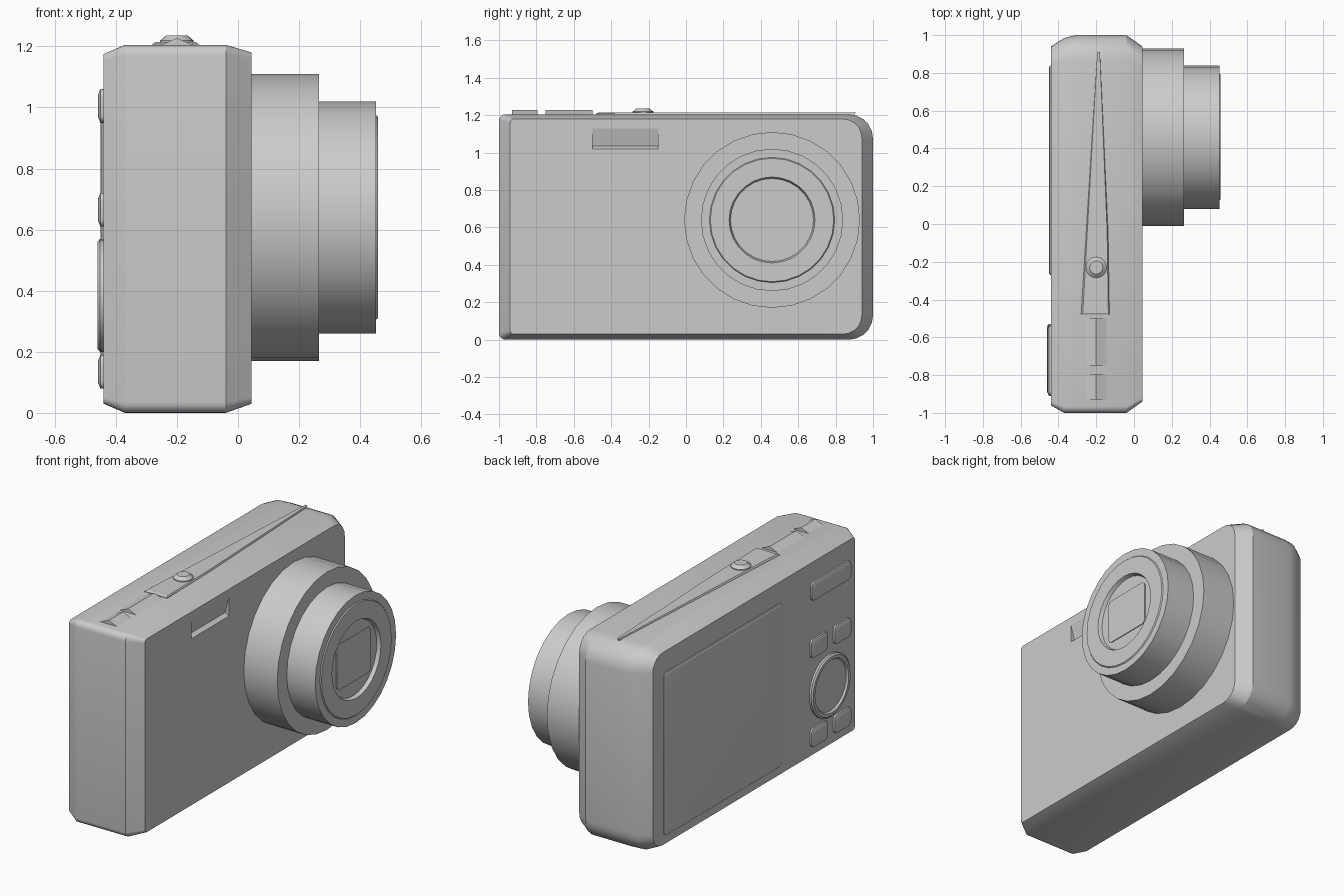
import bpy, bmesh, math
from mathutils import Vector

if "Cube" in bpy.data.objects:
    bpy.data.objects.remove(bpy.data.objects["Cube"])

grey = bpy.data.materials.new("camera_grey")
grey.diffuse_color = (0.6, 0.6, 0.6, 1)
grey.use_nodes = True
grey.node_tree.nodes["Principled BSDF"].inputs["Base Color"].default_value = grey.diffuse_color


def loft(name, rings, angle=30):
    """Skin a list of equal-length point rings and cap both ends."""
    bm = bmesh.new()
    vs = [[bm.verts.new(p) for p in ring] for ring in rings]
    n = len(vs[0])
    for a, b in zip(vs, vs[1:]):
        for i in range(n):
            j = (i + 1) % n
            bm.faces.new((a[i], a[j], b[j], b[i]))
    bm.faces.new(vs[0])
    bm.faces.new(vs[-1])
    bmesh.ops.recalc_face_normals(bm, faces=bm.faces)
    me = bpy.data.meshes.new(name)
    bm.to_mesh(me)
    bm.free()
    me.materials.append(grey)
    if angle:
        me.shade_smooth()
        me.set_sharp_from_angle(angle=math.radians(angle))
    ob = bpy.data.objects.new(name, me)
    bpy.context.collection.objects.link(ob)
    return ob


def rounded(x, y0, y1, z0, z1, r_left, r_right, seg=5):
    """Rounded rectangle in the plane at x, with its own radius at each y end."""
    corners = [(y1 - r_right, z1 - r_right, r_right, 0), (y0 + r_left, z1 - r_left, r_left, 90),
               (y0 + r_left, z0 + r_left, r_left, 180), (y1 - r_right, z0 + r_right, r_right, 270)]
    pts = []
    for cy, cz, r, start in corners:
        for k in range(seg + 1):
            a = math.radians(start + 90 * k / seg)
            pts.append(Vector((x, cy + r * math.cos(a), cz + r * math.sin(a))))
    return pts


def lathe(name, profile, y, z, seg=28, angle=30):
    """Round part about an x-axis line; profile is (x, radius) pairs."""
    return loft(name, [[Vector((x, y + r * math.cos(2 * math.pi * k / seg),
                                z + r * math.sin(2 * math.pi * k / seg)))
                        for k in range(seg)] for x, r in profile], angle)


def back_pad(name, y0, y1, z0, z1, x_out, soft, r):
    """Raised pad with softened rim on the back wall."""
    x_mid = x_out + soft * 0.4
    return loft(name, [rounded(-0.42, y0, y1, z0, z1, r, r),
                       rounded(x_mid, y0, y1, z0, z1, r, r),
                       rounded(x_out, y0 + soft, y1 - soft, z0 + soft, z1 - soft,
                               r * 0.6, r * 0.6)], 50)


# body shell, chamfered toward lens side and screen side
body = loft("body", [
    rounded(-0.44, -0.96, 0.94, 0.03, 1.175, 0.02, 0.09),
    rounded(-0.37, -1.00, 0.985, 0.0, 1.205, 0.035, 0.12),
    rounded(-0.31, -1.00, 1.00, 0.0, 1.205, 0.035, 0.13),
    rounded(-0.04, -1.00, 1.00, 0.0, 1.205, 0.035, 0.13),
    rounded(0.045, -0.94, 0.94, 0.03, 1.18, 0.02, 0.10)], 25)

# flash pocket cut into the lens side
wedge = [(0.07, 1.005), (0.02, 1.035), (0.07, 1.225)]
cutter = loft("flash_cutter", [[Vector((x, y, z)) for x, z in wedge] for y in (-0.5, -0.15)], 0)
cutter.hide_render = True
cutter.display_type = 'WIRE'
cut = body.modifiers.new("flash_pocket", 'BOOLEAN')
cut.operation = 'DIFFERENCE'
cut.solver = 'EXACT'
cut.object = cutter

# two-stage lens barrel with a recessed front
LY, LZ = 0.46, 0.64
lathe("lens_outer_barrel", [(0.02, 0.47), (0.265, 0.47)], LY, LZ)
lathe("lens_inner_barrel", [(0.25, 0.38), (0.452, 0.38), (0.452, 0.335), (0.458, 0.33),
                            (0.458, 0.23), (0.436, 0.222)], LY, LZ)
loft("lens_window", [rounded(x, LY - 0.16, LY + 0.16, LZ - 0.135, LZ + 0.135, 0.03, 0.03)
                     for x in (0.432, 0.441)])

# screen and back buttons
back_pad("screen", -0.27, 0.84, 0.08, 1.05, -0.451, 0.015, 0.02)
back_pad("zoom_button", -0.91, -0.54, 0.95, 1.06, -0.458, 0.018, 0.025)
for row, z in (("upper", 0.61), ("lower", 0.08)):
    for side, y in (("inner", -0.69), ("outer", -0.91)):
        back_pad(f"{row}_{side}_button", y, y + 0.155, z, z + 0.11, -0.458, 0.018, 0.025)

# control wheel: rim plus a low dome
lathe("control_wheel", [(-0.42, 0.185), (-0.452, 0.185), (-0.46, 0.175), (-0.46, 0.158),
                        (-0.449, 0.15), (-0.452, 0.10), (-0.455, 0.05), (-0.456, 0.01)],
      -0.715, 0.385)

# tapered strip along the top
outline = [(-0.28, -0.48), (-0.13, -0.48), (-0.137, -0.05), (-0.18, 0.9), (-0.195, 0.9)]
loft("top_strip", [[Vector((-0.19 + (x + 0.19) * s, y + t, z)) for x, y in outline]
                   for z, s, t in ((1.195, 1, 0), (1.208, 1, 0), (1.214, 0.9, 0.01))])

# ridge-shaped top buttons
ridge = [(-0.27, 1.198), (-0.2, 1.227), (-0.13, 1.198)]
for name, y0, y1 in (("power_button", -0.93, -0.795), ("mode_button", -0.75, -0.5)):
    loft(name, [[Vector((x, y, z)) for x, z in ridge] for y in (y0, y1)], 0)

# shutter button
loft("shutter_button", [[Vector((-0.2 + r * math.cos(k * math.pi / 10),
                                 -0.23 + r * math.sin(k * math.pi / 10), z))
                         for k in range(20)]
                        for z, r in ((1.2, 0.055), (1.219, 0.055), (1.236, 0.035))])
